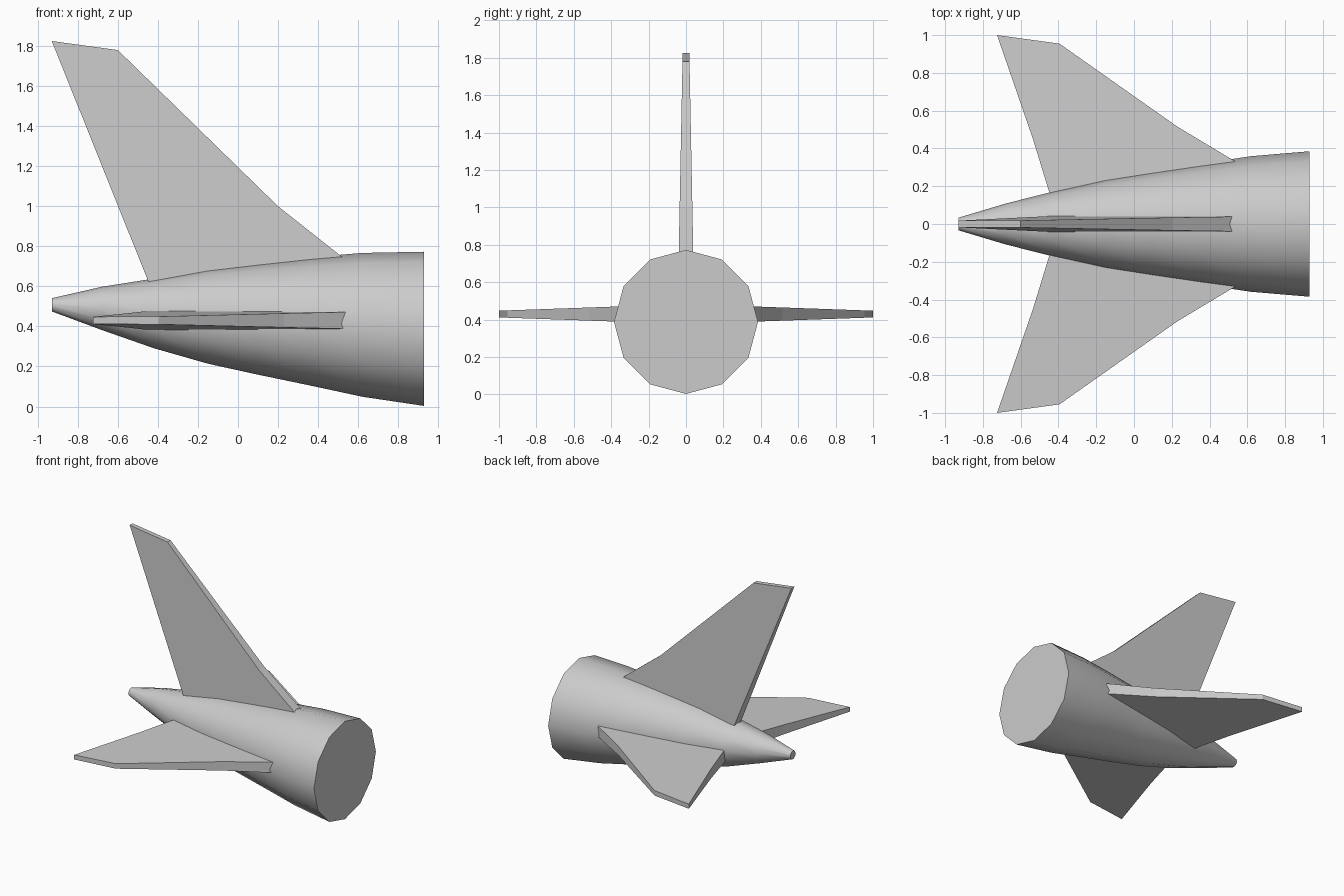
import bpy, bmesh
from math import sin, cos, pi, radians
from mathutils import Vector

if "Cube" in bpy.data.objects:
    bpy.data.objects.remove(bpy.data.objects["Cube"])


def finish(name, bm):
    bmesh.ops.recalc_face_normals(bm, faces=bm.faces)
    me = bpy.data.meshes.new(name)
    bm.to_mesh(me)
    bm.free()
    ob = bpy.data.objects.new(name, me)
    bpy.context.collection.objects.link(ob)
    return ob


def loft(bm, rings):
    """Skin a list of closed point rings and cap both ends."""
    vr = [[bm.verts.new(p) for p in r] for r in rings]
    n = len(vr[0])
    for a, b in zip(vr, vr[1:]):
        for i in range(n):
            j = (i + 1) % n
            bm.faces.new((a[i], a[j], b[j], b[i]))
    bm.faces.new(vr[0])
    bm.faces.new(vr[-1])


def fin(name, outline, half_thick, place):
    """Flat fin: outline (x, span); thickness tapers with span."""
    bm = bmesh.new()
    loft(bm, [[place(x, s, side * half_thick(s)) for x, s in outline]
              for side in (-1, 1)])
    return finish(name, bm)


# tail cone: (x, centre z, radius), 12 sides
SECTIONS = [(-0.93, 0.508, 0.033), (-0.68, 0.490, 0.108), (-0.42, 0.465, 0.174),
            (-0.15, 0.451, 0.237), (0.10, 0.438, 0.279), (0.36, 0.425, 0.320),
            (0.62, 0.408, 0.359), (0.93, 0.388, 0.385)]
bm = bmesh.new()
loft(bm, [[Vector((x, r * cos(i * pi / 6), z + r * sin(i * pi / 6)))
           for i in range(12)] for x, z, r in SECTIONS])
body = finish("tail_cone", bm)
bpy.context.view_layer.objects.active = body
body.select_set(True)
bpy.ops.object.shade_smooth_by_angle(angle=radians(40))

# vertical fin
fin("vertical_fin",
    [(-0.93, 1.825), (-0.60, 1.78), (0.20, 1.0), (0.545, 0.727), (-0.434, 0.59)],
    lambda s: 0.018 + 0.022 * (1.82 - s) / 1.12,
    lambda x, s, t: Vector((x, t, s)))

# horizontal stabilizers, mirrored left and right
for name, m in (("stabilizer_left", 1), ("stabilizer_right", -1)):
    fin(name,
        [(-0.725, 1.0), (-0.395, 0.955), (0.23, 0.515), (0.575, 0.308),
         (-0.437, 0.13), (-0.535, 0.45)],
        lambda s: 0.018 + 0.022 * (1 - s) / 0.62,
        lambda x, s, t: Vector((x, m * s, 0.43 + t)))
